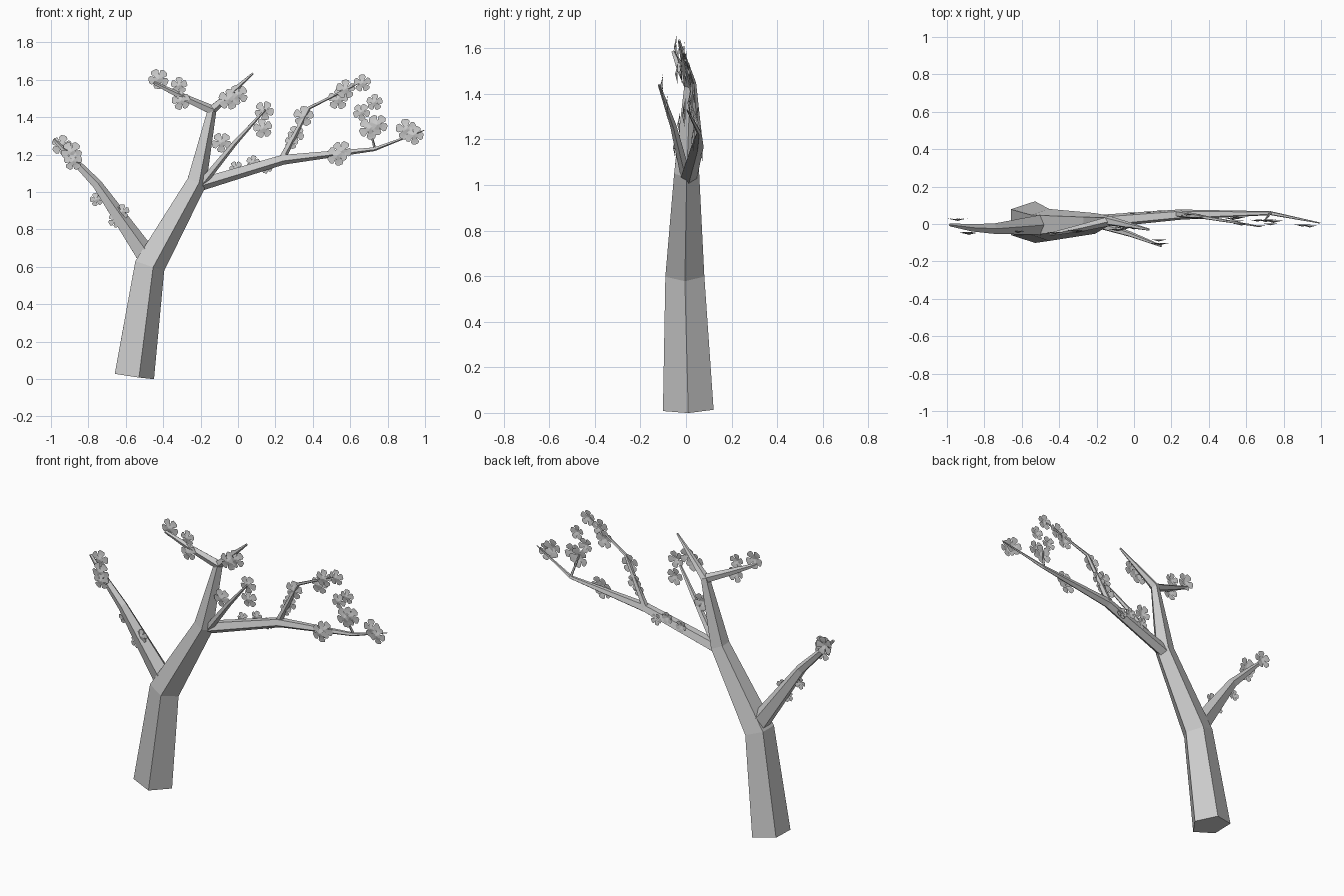
import bpy, bmesh, math, random
from mathutils import Vector, Matrix

random.seed(4)
grey = bpy.data.materials.new("plain grey")
grey.diffuse_color = (0.6, 0.6, 0.6, 1)


def finish(bm, name):
    me = bpy.data.meshes.new(name)
    bm.to_mesh(me)
    bm.free()
    me.materials.append(grey)
    ob = bpy.data.objects.new(name, me)
    bpy.context.collection.objects.link(ob)
    return ob


def limb(name, pts, sides=5):
    """Tapered faceted tube through (x, y, z, radius) points, mitred at each bend."""
    bm = bmesh.new()
    p = [Vector(q[:3]) for q in pts]
    rings = []
    for i, q in enumerate(pts):
        t = Vector()
        if i > 0:
            t += (p[i] - p[i - 1]).normalized()
        if i < len(p) - 1:
            t += (p[i + 1] - p[i]).normalized()
        t.normalize()
        u = Vector((0, 1, 0)).cross(t).normalized()
        v = t.cross(u)
        rings.append([bm.verts.new(p[i] + q[3] * (u * math.cos(a) + v * math.sin(a)))
                      for a in (math.tau * k / sides for k in range(sides))])
    for a, b in zip(rings, rings[1:]):
        for k in range(sides):
            n = (k + 1) % sides
            bm.faces.new((a[k], a[n], b[n], b[k]))
    bm.faces.new(rings[0][::-1])
    bm.faces.new(rings[-1])
    bmesh.ops.recalc_face_normals(bm, faces=bm.faces[:])
    return finish(bm, name)


# Trunk and branches
limb("trunk", [(-0.565, 0.01, 0.016, 0.117), (-0.48, -0.005, 0.607, 0.09),
               (-0.225, 0.003, 1.055, 0.058), (-0.14, 0.018, 1.44, 0.027),
               (0.08, -0.03, 1.635, 0.006)])
limb("left_branch", [(-0.46, 0, 0.61, 0.062), (-0.755, -0.025, 1.04, 0.029),
                     (-0.87, -0.02, 1.16, 0.021), (-0.985, -0.005, 1.28, 0.008)])
limb("right_branch", [(-0.23, 0.01, 1.035, 0.038), (0.24, 0.05, 1.175, 0.029),
                      (0.73, 0.058, 1.23, 0.011), (0.995, 0.005, 1.33, 0.003)])
limb("top_left_branch", [(-0.135, 0.015, 1.435, 0.027), (-0.29, -0.022, 1.505, 0.02),
                         (-0.45, -0.055, 1.583, 0.009)])
limb("raised_twig", [(0.235, 0.055, 1.18, 0.02), (0.38, 0.035, 1.45, 0.01),
                     (0.65, -0.01, 1.585, 0.004)])
limb("front_twig", [(-0.2, 0, 1.04, 0.024), (-0.02, -0.055, 1.26, 0.015),
                    (0.145, -0.118, 1.44, 0.006)])
limb("short_twig", [(0.73, 0.06, 1.235, 0.008), (0.70, 0.02, 1.36, 0.004)])

# One petal outline: distance from the centre, half width, forward offset
PETAL = [(0.1, 0.1, -0.12), (0.42, 0.27, -0.03), (0.72, 0.42, 0.03), (0.95, 0.28, 0.06)]


def add_flower(bm, x, y, z, r):
    spin = random.uniform(0, math.tau)
    place = Matrix.Translation((x, y, z)) @ Matrix.Rotation(spin, 4, 'Y')
    for k in range(5):
        m = place @ Matrix.Rotation(math.tau * k / 5, 4, 'Y')
        mid = [bm.verts.new(m @ Vector((0, d * r, a * r)))
               for a, d in ((0, -0.16), (0.5, 0.0), (0.78, 0.04), (0.98, 0.05))]
        for s in (-1, 1):
            side = [bm.verts.new(m @ Vector((s * w * r, d * r, a * r))) for a, w, d in PETAL]
            for i in range(3):
                f = [mid[i], mid[i + 1], side[i + 1], side[i]]
                bm.faces.new(f if s < 0 else f[::-1])


# Blossoms on each limb: x, y, z, radius
GROUPS = {
    "left_blossoms": [(-0.943, 0.025, 1.25, 0.055), (-0.89, -0.045, 1.215, 0.056),
                      (-0.882, -0.05, 1.165, 0.05), (-0.757, -0.01, 0.96, 0.036),
                      (-0.655, -0.035, 0.85, 0.04), (-0.62, -0.04, 0.895, 0.04)],
    "top_blossoms": [(-0.425, -0.045, 1.605, 0.055), (-0.315, -0.035, 1.57, 0.045),
                     (-0.305, -0.04, 1.488, 0.05), (-0.05, -0.02, 1.495, 0.056),
                     (0.0, -0.02, 1.52, 0.054)],
    "front_blossoms": [(0.14, -0.105, 1.435, 0.052), (0.133, -0.085, 1.34, 0.052),
                       (-0.088, -0.03, 1.265, 0.054)],
    "raised_blossoms": [(0.35, 0.035, 1.405, 0.055), (0.31, 0.05, 1.31, 0.045),
                        (0.285, 0.045, 1.265, 0.036), (0.535, 0.015, 1.495, 0.055),
                        (0.575, 0.0, 1.55, 0.052), (0.665, -0.01, 1.582, 0.047)],
    "right_blossoms": [(-0.01, 0.06, 1.13, 0.036), (0.08, 0.065, 1.16, 0.036),
                       (0.15, 0.07, 1.135, 0.036), (0.53, 0.03, 1.195, 0.055),
                       (0.555, 0.035, 1.22, 0.054), (0.66, 0.02, 1.427, 0.046),
                       (0.73, 0.0, 1.48, 0.044), (0.705, 0.02, 1.34, 0.06),
                       (0.745, 0.015, 1.36, 0.056), (0.9, -0.005, 1.335, 0.057),
                       (0.94, -0.01, 1.305, 0.052)],
}
for name, flowers in GROUPS.items():
    bm = bmesh.new()
    for f in flowers:
        add_flower(bm, *f)
    bmesh.ops.remove_doubles(bm, verts=bm.verts[:], dist=0.0001)
    finish(bm, name)
